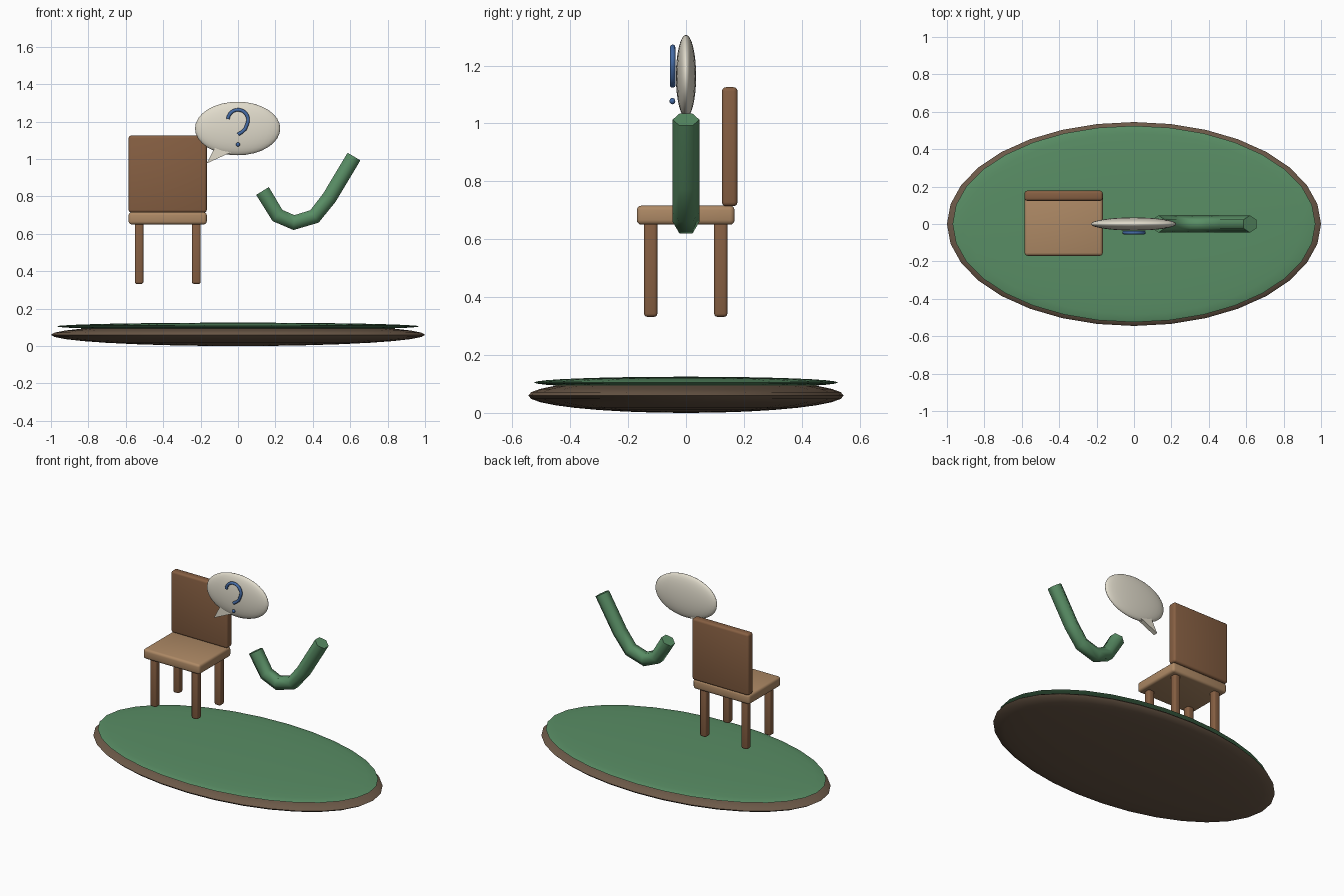
import bpy, bmesh, math
from mathutils import Vector

if "Cube" in bpy.data.objects:
    bpy.data.objects.remove(bpy.data.objects["Cube"])


def material(name, rgb):
    m = bpy.data.materials.new(name)
    m.diffuse_color = (*rgb, 1)
    m.use_nodes = True
    m.node_tree.nodes["Principled BSDF"].inputs["Base Color"].default_value = m.diffuse_color
    return m


GREEN = material("green", (0.10, 0.27, 0.13))
EARTH = material("earth", (0.15, 0.10, 0.065))
WOOD = material("wood", (0.42, 0.25, 0.13))
DARK_WOOD = material("dark wood", (0.24, 0.115, 0.055))
CREAM = material("cream", (0.75, 0.71, 0.60))
BLUE = material("blue", (0.06, 0.15, 0.38))


def finish(ob, name, mat, angle=40):
    ob.name = name
    ob.data.materials.append(mat)
    bpy.ops.object.select_all(action='DESELECT')
    ob.select_set(True)
    bpy.context.view_layer.objects.active = ob
    bpy.ops.object.shade_smooth_by_angle(angle=math.radians(angle))
    return ob


def from_bmesh(bm, name, mat, angle=40):
    bmesh.ops.recalc_face_normals(bm, faces=bm.faces[:])
    me = bpy.data.meshes.new(name)
    bm.to_mesh(me)
    bm.free()
    ob = bpy.data.objects.new(name, me)
    bpy.context.collection.objects.link(ob)
    return finish(ob, name, mat, angle)


def ellipsoid(name, mat, loc, radii, segs=32, rings=16):
    bm = bmesh.new()
    bmesh.ops.create_uvsphere(bm, u_segments=segs, v_segments=rings, radius=1)
    for v in bm.verts:
        v.co = Vector([c * r for c, r in zip(v.co, radii)]) + Vector(loc)
    return from_bmesh(bm, name, mat, 80)


def rounded_box(name, mat, low, high, bevel):
    low, high = Vector(low), Vector(high)
    bm = bmesh.new()
    bmesh.ops.create_cube(bm, size=1)
    for v in bm.verts:
        v.co = (low + high) / 2 + v.co * (high - low)
    bmesh.ops.bevel(bm, geom=bm.edges[:], offset=bevel, segments=3,
                    profile=0.5, affect='EDGES')
    return from_bmesh(bm, name, mat)


def tube(name, mat, path, y, radius, sides, angle):
    # sweep a polygon along a path in the xz plane, with mitred joints
    pts = [Vector((x, y, z)) for x, z in path]
    bm = bmesh.new()
    rings = []
    for i, p in enumerate(pts):
        a = (p - pts[max(i - 1, 0)]).normalized()
        b = (pts[min(i + 1, len(pts) - 1)] - p).normalized()
        t = (a + b).normalized()
        n = Vector((-t.z, 0, t.x))
        rings.append([bm.verts.new(p + radius * (
            Vector((0, math.cos(k * math.tau / sides), 0))
            + n * math.sin(k * math.tau / sides))) for k in range(sides)])
    for r, s in zip(rings, rings[1:]):
        for k in range(sides):
            j = (k + 1) % sides
            bm.faces.new((r[k], r[j], s[j], s[k]))
    bm.faces.new(rings[0])
    bm.faces.new(rings[-1])
    return from_bmesh(bm, name, mat, angle)


# oval base with a grass layer
ellipsoid("base", EARTH, (0, 0, 0.06), (1.0, 0.545, 0.06))
ellipsoid("base_top", GREEN, (0, 0, 0.105), (0.97, 0.525, 0.02))

# chair
rounded_box("seat", WOOD, (-0.585, -0.17, 0.65), (-0.167, 0.168, 0.716), 0.016)
rounded_box("chair_back", DARK_WOOD, (-0.585, 0.124, 0.714), (-0.167, 0.178, 1.125), 0.014)
for side, x in (("left", -0.529), ("right", -0.223)):
    for end, y in (("front", -0.122), ("back", 0.12)):
        rounded_box(f"{end}_{side}_leg", DARK_WOOD, (x - 0.023, y - 0.023, 0.332),
                    (x + 0.023, y + 0.023, 0.66), 0.011)

# bent green stem
tube("bent_stem", GREEN, [(0.131, 0.829), (0.211, 0.698), (0.299, 0.660),
                          (0.409, 0.693), (0.489, 0.794), (0.62, 1.013)],
     0, 0.046, 6, 65)

# speech bubble and its pointed tail
ellipsoid("bubble", CREAM, (-0.002, 0, 1.163), (0.228, 0.035, 0.143))
bm = bmesh.new()
outline = [(-0.168, 0.976), (0.0, 1.053), (-0.105, 1.096)]
f = bm.faces.new([bm.verts.new((x, -0.015, z)) for x, z in outline])
ext = bmesh.ops.extrude_face_region(bm, geom=[f])["geom"]
bmesh.ops.translate(bm, vec=(0, 0.03, 0),
                    verts=[v for v in ext if isinstance(v, bmesh.types.BMVert)])
from_bmesh(bm, "bubble_tail", CREAM)

# query hook: an arc that curls back to the middle, with a dot below
hook = [(0.054 * math.cos(a), 1.209 + 0.054 * math.sin(a))
        for a in (math.radians(175 - 15 * i) for i in range(14))]
hook += [(0.038, 1.160), (0.022, 1.145), (0.0, 1.131)]
tube("bubble_hook", BLUE, hook, -0.046, 0.0095, 10, 50)
ellipsoid("bubble_dot", BLUE, (0, -0.047, 1.077), (0.011, 0.010, 0.011), 16, 8)
